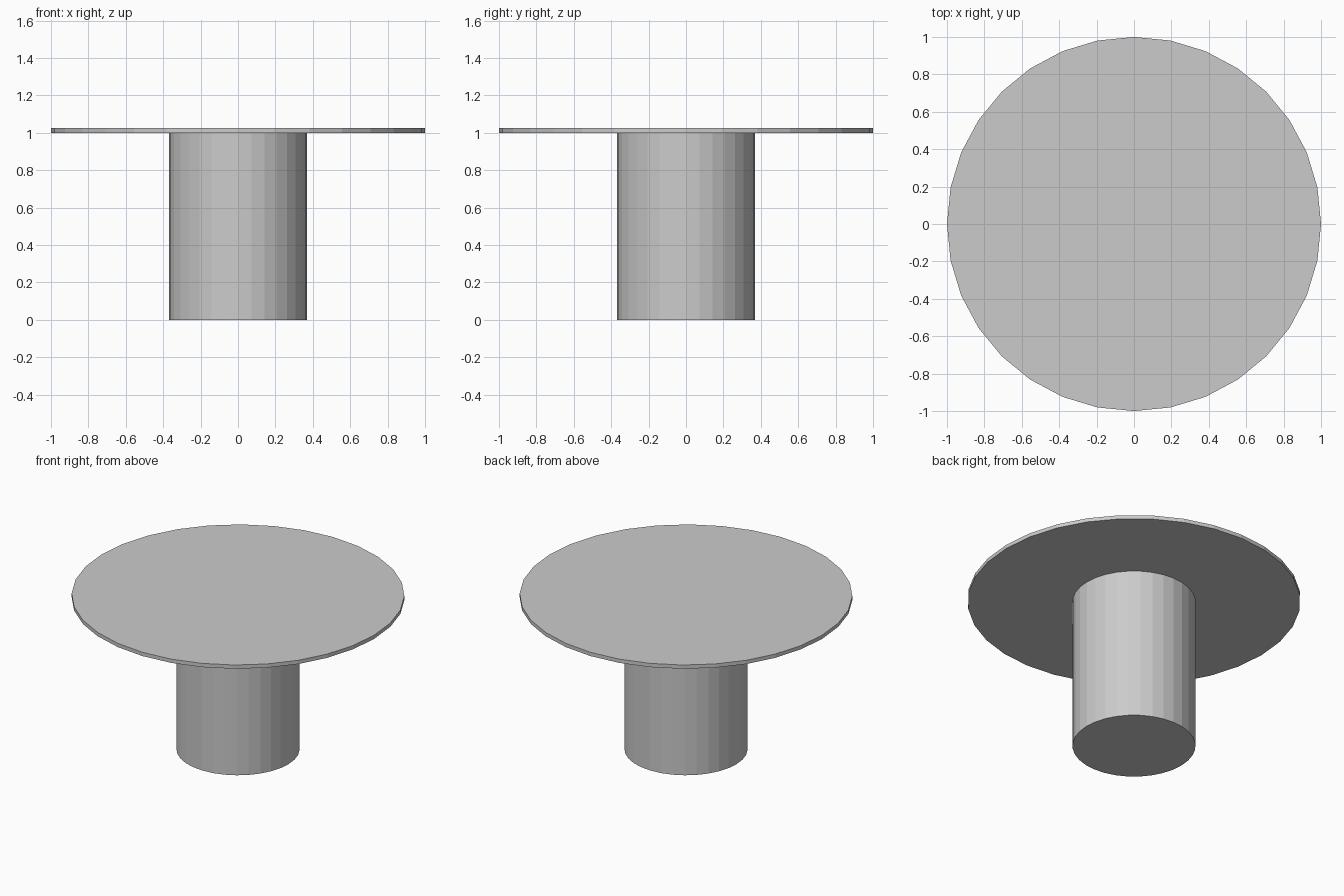
import bpy

cube = bpy.data.objects.get("Cube")
if cube:
    bpy.data.objects.remove(cube, do_unlink=True)

# Single plain grey material
grey = bpy.data.materials.new("light_grey")
grey.use_nodes = True
colour = (0.6, 0.6, 0.6, 1)
grey.diffuse_color = colour
for node in grey.node_tree.nodes:
    if node.type == 'BSDF_PRINCIPLED':
        node.inputs["Base Color"].default_value = colour


def disc(name, radius, bottom, top):
    """Flat-shaded cylinder between two heights."""
    bpy.ops.mesh.primitive_cylinder_add(
        vertices=32, radius=radius, depth=top - bottom,
        location=(0, 0, (bottom + top) / 2))
    obj = bpy.context.object
    obj.name = name
    obj.data.name = name
    obj.data.materials.append(grey)
    return obj


# Pedestal standing on the floor, with the thin round top on it
disc("pedestal", 0.37, 0, 1.0)
disc("table_top", 1.0, 1.0, 1.025)
